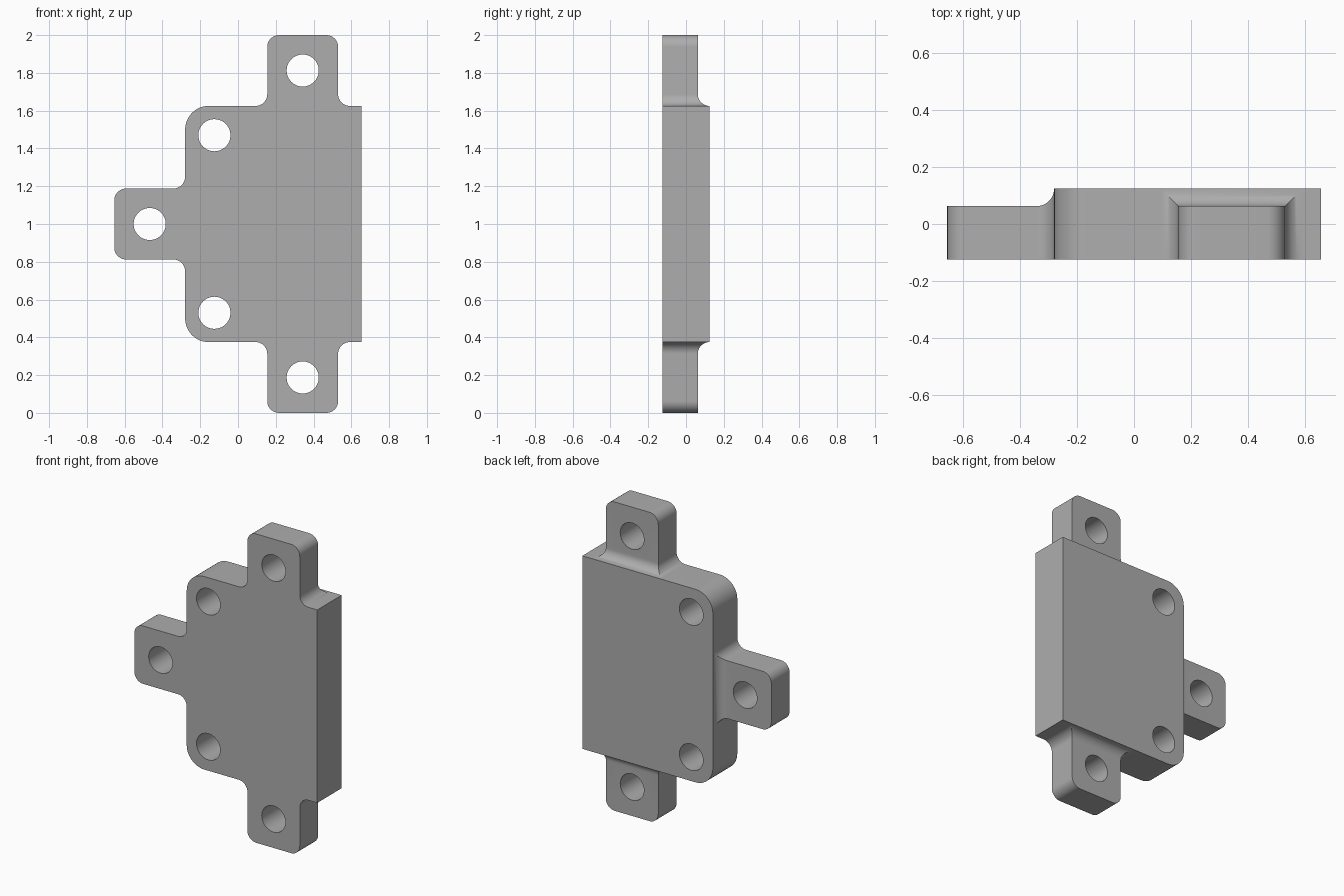
import bpy, bmesh
from math import sin, cos, pi, radians, sqrt
from mathutils import Matrix, Vector

if "Cube" in bpy.data.objects:
    bpy.data.objects.remove(bpy.data.objects["Cube"])

FRONT, BACK, TAB_BACK = -0.125, 0.125, 0.0625
LEFT, RIGHT, LOW, HIGH = -0.28, 0.655, 0.375, 1.625
R, CORNER, HOLE = 0.0625, 0.125, 0.085
TAB_LEN, TAB_HALF, TAB_X = 0.375, 0.1875, 0.3425
STEPS = 12

grey = bpy.data.materials.new("plain grey")
grey.use_nodes = True
colour = (0.42, 0.42, 0.42, 1)
grey.diffuse_color = colour
grey.node_tree.nodes["Principled BSDF"].inputs["Base Color"].default_value = colour


def make_object(name, bm):
    bmesh.ops.recalc_face_normals(bm, faces=bm.faces)
    mesh = bpy.data.meshes.new(name)
    bm.to_mesh(mesh)
    bm.free()
    mesh.materials.append(grey)
    obj = bpy.data.objects.new(name, mesh)
    bpy.context.collection.objects.link(obj)
    return obj


def loft(rings):
    """Skin a stack of closed rings and cap both ends."""
    bm = bmesh.new()
    loops = [[bm.verts.new(p) for p in ring] for ring in rings]
    n = len(loops[0])
    for a, b in zip(loops, loops[1:]):
        for i in range(n):
            bm.faces.new((a[i], a[(i + 1) % n], b[(i + 1) % n], b[i]))
    bm.faces.new(loops[0])
    bm.faces.new(loops[-1])
    return bm


def make_body():
    # Rectangle with two rounded corners on the -x side
    outline = [(RIGHT, LOW), (RIGHT, HIGH)]
    for z, start in ((HIGH - CORNER, pi / 2), (LOW + CORNER, pi)):
        for i in range(STEPS + 1):
            a = start + pi / 2 * i / STEPS
            outline.append((LEFT + CORNER + CORNER * cos(a), z + CORNER * sin(a)))
    return make_object("plate", loft([[(x, y, z) for x, z in outline] for y in (FRONT, BACK)]))


def make_tab(name, matrix):
    # Flared, mitred root, then a straight shank and a rounded tip
    sections = [(-0.05, R)]
    for i in range(STEPS + 1):
        a = pi / 2 * i / STEPS
        sections.append((R - R * sin(a), R - R * cos(a)))
    sections[1:] = sections[:0:-1]
    rings = []
    for h, grow in sections:
        w, back = TAB_HALF + grow, TAB_BACK + grow
        rings.append((w, back, h))
    for i in range(STEPS + 1):
        a = pi / 2 * i / STEPS
        rings.append((TAB_HALF - R + R * cos(a), TAB_BACK, TAB_LEN - R + R * sin(a)))
    bm = loft([[(-w, FRONT, h), (w, FRONT, h), (w, b, h), (-w, b, h)] for w, b, h in rings])
    bm.transform(matrix)
    return make_object(name, bm)


def make_hole(x, z):
    bm = bmesh.new()
    bmesh.ops.create_cone(bm, cap_ends=True, segments=48, radius1=HOLE, radius2=HOLE, depth=1,
                          matrix=Matrix.Translation((x, 0, z)) @ Matrix.Rotation(pi / 2, 4, "X"))
    cutter = make_object("hole_cutter", bm)
    cutter.hide_render = True
    return cutter


def combine(target, tool, operation):
    mod = target.modifiers.new(operation.lower(), "BOOLEAN")
    mod.operation, mod.object, mod.solver = operation, tool, "EXACT"
    bpy.context.view_layer.objects.active = target
    bpy.ops.object.modifier_apply(modifier=mod.name)
    bpy.data.objects.remove(tool)


plate = make_body()

# Mounting tabs at the top, bottom and -x side
for name, place, turn in (("top_tab", (TAB_X, 0, HIGH), 0),
                          ("bottom_tab", (TAB_X, 0, LOW), pi),
                          ("side_tab", (LEFT, 0, 1), -pi / 2)):
    matrix = Matrix.Translation(place) @ Matrix.Rotation(turn, 4, "Y")
    combine(plate, make_tab(name, matrix), "UNION")

# Bolt holes through the tabs and the rounded corners
inset = TAB_LEN / 2
for x, z in ((TAB_X, HIGH + inset), (TAB_X, LOW - inset), (LEFT - inset, 1),
             (LEFT + 0.155, HIGH - 0.155), (LEFT + 0.155, LOW + 0.155)):
    combine(plate, make_hole(x, z), "DIFFERENCE")

# Merge coplanar pieces and smooth the curved surfaces
bm = bmesh.new()
bm.from_mesh(plate.data)
bmesh.ops.remove_doubles(bm, verts=bm.verts, dist=0.0002)
bmesh.ops.dissolve_limit(bm, angle_limit=radians(0.5), verts=bm.verts, edges=bm.edges)
bm.to_mesh(plate.data)
bm.free()
bpy.ops.object.select_all(action="DESELECT")
plate.select_set(True)
bpy.context.view_layer.objects.active = plate
bpy.ops.object.shade_smooth_by_angle(angle=radians(30))
